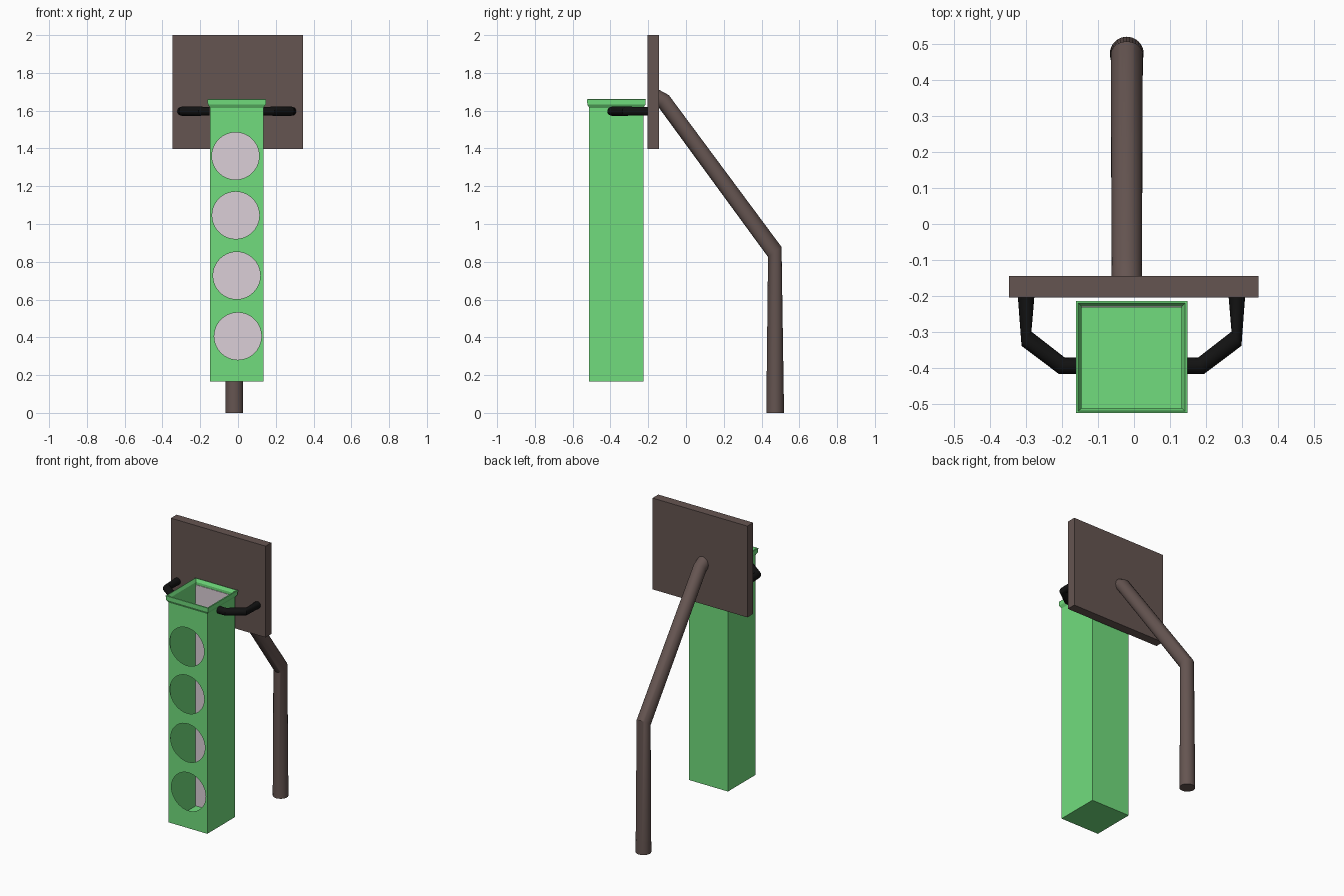
import bpy, bmesh, math
from mathutils import Vector

if "Cube" in bpy.data.objects:
    bpy.data.objects.remove(bpy.data.objects["Cube"])


def material(name, rgb):
    m = bpy.data.materials.new(name)
    m.diffuse_color = (*rgb, 1)
    m.use_nodes = True
    m.node_tree.nodes["Principled BSDF"].inputs["Base Color"].default_value = m.diffuse_color
    return m


BROWN = material("brown", (0.13, 0.09, 0.082))
GREEN = material("green", (0.165, 0.72, 0.205))
PALE = material("pale", (0.71, 0.62, 0.68))
BLACK = material("black", (0.006, 0.006, 0.006))


def finish(bm, name, mat, smooth=False):
    bmesh.ops.recalc_face_normals(bm, faces=bm.faces)
    me = bpy.data.meshes.new(name)
    bm.to_mesh(me)
    bm.free()
    ob = bpy.data.objects.new(name, me)
    bpy.context.collection.objects.link(ob)
    me.materials.append(mat)
    if smooth:
        bpy.ops.object.select_all(action='DESELECT')
        bpy.context.view_layer.objects.active = ob
        ob.select_set(True)
        bpy.ops.object.shade_smooth_by_angle(angle=math.radians(30))
    return ob


def box_bm(lo, hi):
    bm = bmesh.new()
    bmesh.ops.create_cube(bm, size=1)
    for v in bm.verts:
        v.co = [(a + b) / 2 + c * (b - a) for a, b, c in zip(lo, hi, v.co)]
    return bm


def tube(name, rings, mat, sides):
    """Loft circles given as (centre, direction, radius)."""
    bm = bmesh.new()
    loops = []
    for c, d, r in rings:
        d = Vector(d).normalized()
        # every path lies in a vertical or horizontal plane, so one side axis suffices
        u = Vector((1, 0, 0)) if abs(d.x) < 1e-6 and name == "pole" else Vector((0, 0, 1))
        w = d.cross(u)
        loops.append([bm.verts.new(Vector(c) + r * (math.cos(t) * u + math.sin(t) * w))
                      for t in (2 * math.pi * i / sides for i in range(sides))])
    for a, b in zip(loops, loops[1:]):
        for i in range(sides):
            j = (i + 1) % sides
            bm.faces.new((a[i], a[j], b[j], b[i]))
    bm.faces.new(loops[0])
    bm.faces.new(loops[-1])
    return finish(bm, name, mat, True)


# backboard
finish(box_bm((-0.347, -0.204, 1.398), (0.345, -0.144, 2.0)), "backboard", BROWN)

# bent pole
PX = -0.02
tube("pole", [((PX, 0.472, 0), (0, 0, 1), 0.047),
              ((PX, 0.47, 0.852), (0, -0.59, 0.795), 0.0445),
              ((PX, -0.118, 1.65), (0, -0.7, 0.6), 0.042),
              ((PX, -0.165, 1.675), (0, -0.85, 0.5), 0.042)], BROWN, 32)

# bracket arms, mirrored about the chute centre
for side, label in ((-1, "left"), (1, "right")):
    cx, z = -0.007, 1.597
    path = [((0.292, -0.2), (0, -1), 0.023), ((0.291, -0.318), (-0.82, -0.57), 0.024),
            ((0.193, -0.393), (-0.93, -0.36), 0.024), ((0.143, -0.393), (-1, 0), 0.023)]
    tube(label + "_arm", [((cx + side * p[0], p[1], z), (side * d[0], d[1], 0), r)
                          for p, d, r in path], BLACK, 20)

# chute body: open at the top and front
X0, X1, Y0, Y1, Z0, Z1 = -0.148, 0.135, -0.513, -0.226, 0.165, 1.635
bm = box_bm((X0, Y0, Z0), (X1, Y1, Z1))
bmesh.ops.recalc_face_normals(bm, faces=bm.faces)
openings = [f for f in bm.faces if f.normal.z > 0.9 or f.normal.y < -0.9]
bmesh.ops.delete(bm, geom=openings, context='FACES_ONLY')
finish(bm, "chute_body", GREEN)

# pale lining on the inside of the back wall
finish(box_bm((X0 + 0.002, Y1 - 0.006, Z0 + 0.002), (X1 - 0.002, Y1 - 0.002, Z1 - 0.01)),
       "back_lining", PALE)

# front panel: filled outline with four round holes
cu = bpy.data.curves.new("front_panel", 'CURVE')
cu.dimensions = '2D'
cu.fill_mode = 'BOTH'


def outline(points):
    s = cu.splines.new('POLY')
    s.points.add(len(points) - 1)
    for p, (x, y) in zip(s.points, points):
        p.co = (x, y, 0, 1)
    s.use_cyclic_u = True


outline([(X0, Z0), (X1, Z0), (X1, Z1), (X0, Z1)])
for hx, hz in ((-0.013, 1.36), (-0.012, 1.046), (-0.007, 0.727), (-0.001, 0.406)):
    outline([(hx + 0.125 * math.cos(t), hz + 0.125 * math.sin(t))
             for t in (2 * math.pi * i / 40 for i in range(40))])
panel = bpy.data.objects.new("front_panel", cu)
bpy.context.collection.objects.link(panel)
panel.location.y = Y0
panel.rotation_euler.x = math.pi / 2
cu.materials.append(GREEN)
bpy.ops.object.select_all(action='DESELECT')
bpy.context.view_layer.objects.active = panel
panel.select_set(True)
bpy.ops.object.convert(target='MESH')

# flared rim: small profile swept around the square mouth
bm = bmesh.new()
profile = [(0, 1.615), (0.012, 1.633), (0.013, 1.66), (0.007, 1.662), (-0.003, 1.642), (-0.003, 1.615)]
rows = [[bm.verts.new(p) for p in ((X0 - o, Y0 - o * 0.8, z), (X1 + o, Y0 - o * 0.8, z),
                                   (X1 + o, Y1 + o, z), (X0 - o, Y1 + o, z))]
        for o, z in profile]
for a, b in zip(rows, rows[1:] + rows[:1]):
    for i in range(4):
        j = (i + 1) % 4
        bm.faces.new((a[i], a[j], b[j], b[i]))
finish(bm, "rim", GREEN)
